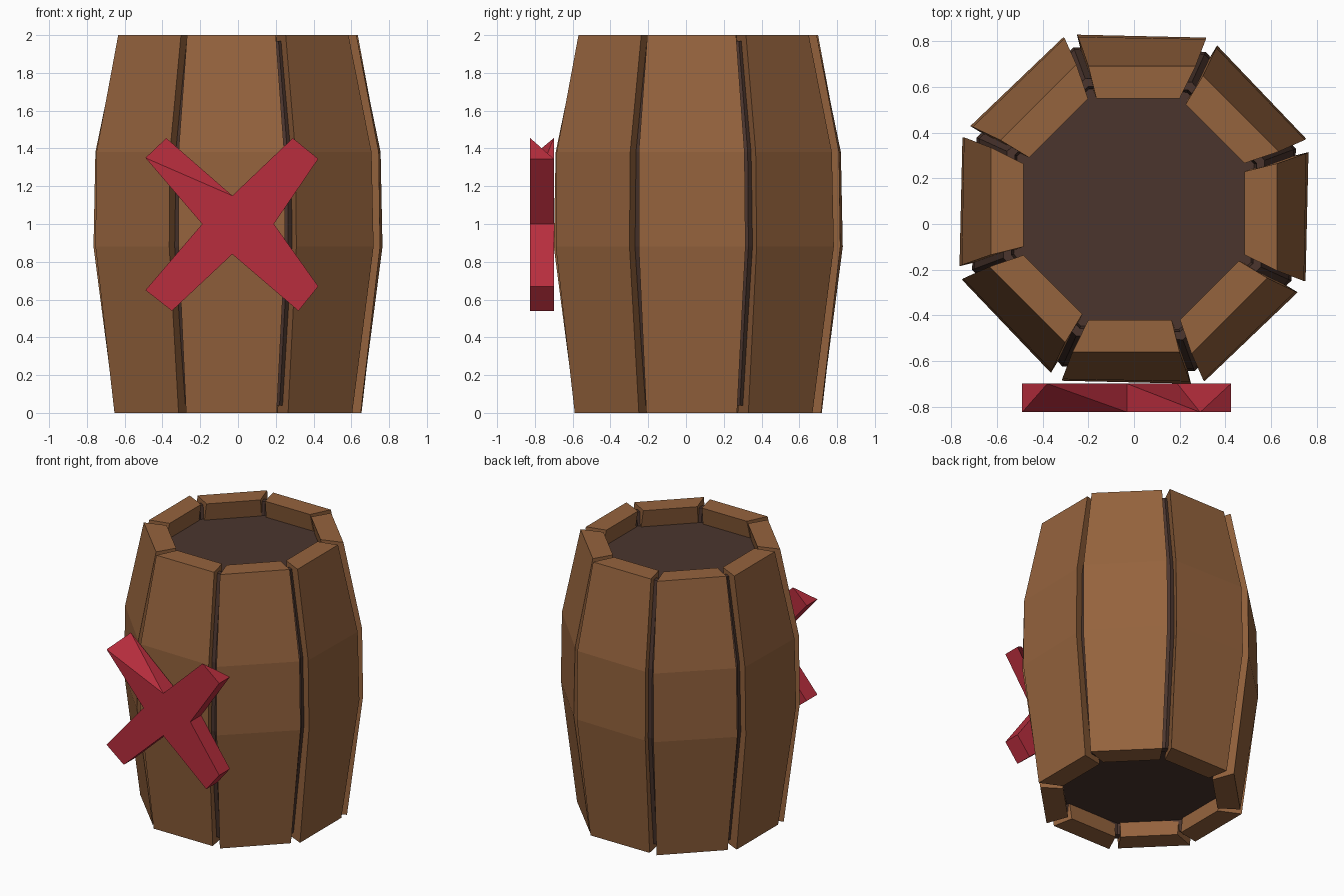
import bpy, bmesh, math
from mathutils import Matrix, Vector

if "Cube" in bpy.data.objects:
    bpy.data.objects.remove(bpy.data.objects["Cube"])

CY = 0.065  # barrel axis sits slightly behind the origin


def material(name, rgb):
    m = bpy.data.materials.new(name)
    m.diffuse_color = (*rgb, 1)
    m.use_nodes = True
    m.node_tree.nodes["Principled BSDF"].inputs["Base Color"].default_value = m.diffuse_color
    return m


def finish(bm, name, mat):
    bmesh.ops.recalc_face_normals(bm, faces=bm.faces[:])
    me = bpy.data.meshes.new(name)
    bm.to_mesh(me)
    bm.free()
    me.materials.append(mat)
    ob = bpy.data.objects.new(name, me)
    bpy.context.collection.objects.link(ob)
    return ob


wood = material("wood", (0.30, 0.125, 0.047))
dark = material("dark_wood", (0.07, 0.036, 0.027))
red = material("red_paint", (0.48, 0.027, 0.047))

# Stave levels: z, outer left (x, depth), outer right (x, depth), inner left x, inner right x, inner depth
LEVELS = [
    (0.00, (-0.275, 0.650), (0.205, 0.650), -0.205, 0.175, 0.50),
    (0.88, (-0.315, 0.752), (0.250, 0.765), -0.250, 0.210, 0.62),
    (1.38, (-0.315, 0.745), (0.245, 0.755), -0.250, 0.210, 0.605),
    (2.00, (-0.270, 0.627), (0.200, 0.627), -0.200, 0.165, 0.485),
]


def stave(i):
    bm = bmesh.new()
    rings = []
    for z, (lx, ld), (rx, rd), il, ir, di in LEVELS:
        pts = [(lx, -ld), (rx, -rd), (ir, -di), (il, -di)]
        rings.append([bm.verts.new((x, y, z)) for x, y in pts])
    for a, b in zip(rings, rings[1:]):
        for k in range(4):
            n = (k + 1) % 4
            bm.faces.new((a[k], a[n], b[n], b[k]))
    bm.faces.new(rings[0])
    bm.faces.new(rings[-1])
    M = Matrix.Translation((0, CY, 0)) @ Matrix.Rotation(i * math.pi / 4, 4, 'Z')
    bm.transform(M)
    finish(bm, f"stave_{i + 1}", wood)


for i in range(8):
    stave(i)

# Eight-sided core behind the gaps, with recessed lid and base (apothem, z)
PROFILE = [(0.52, 0.12), (0.53, 0.04), (0.58, 0.04), (0.70, 0.88),
           (0.69, 1.38), (0.565, 1.97), (0.53, 1.97), (0.52, 1.87)]
bm = bmesh.new()
rings = []
for ap, z in PROFILE:
    r = ap / math.cos(math.pi / 8)
    ring = []
    for k in range(8):
        a = math.radians(-90 + 20.5 + 45 * k)
        ring.append(bm.verts.new((r * math.cos(a), CY + r * math.sin(a), z)))
    rings.append(ring)
for a, b in zip(rings, rings[1:]):
    for k in range(8):
        n = (k + 1) % 8
        bm.faces.new((a[k], a[n], b[n], b[k]))
bm.faces.new(rings[0])
bm.faces.new(rings[-1])
finish(bm, "barrel_core", dark)

# Red cross on the front: notch, tip, tip for each arm, from the top notch round
OUTLINE = [(-0.03, 1.15), (-0.38, 1.455), (-0.49, 1.35),
           (-0.19, 1.0), (-0.49, 0.65), (-0.35, 0.54),
           (-0.03, 0.84), (0.32, 0.54), (0.425, 0.67),
           (0.19, 1.0), (0.425, 1.345), (0.29, 1.455)]
FRONT, BACK = -0.825, -0.70
bm = bmesh.new()
front = [bm.verts.new((x, FRONT, z)) for x, z in OUTLINE]
back = [bm.verts.new((x, BACK, z)) for x, z in OUTLINE]
for side in (front, back):
    for k in range(0, 12, 3):
        n, a, b, m = side[k], side[k + 1], side[k + 2], side[(k + 3) % 12]
        bm.faces.new((n, a, b))
        bm.faces.new((n, b, m))
    bm.faces.new(side[::3])
for k in range(12):
    n = (k + 1) % 12
    bm.faces.new((front[k], front[n], back[n], back[k]))
bmesh.ops.recalc_face_normals(bm, faces=bm.faces[:])
# Chipped tips on the two upper arms
bmesh.ops.weld_verts(bm, targetmap={front[1]: back[1], back[11]: front[11]})
finish(bm, "red_cross", red)
